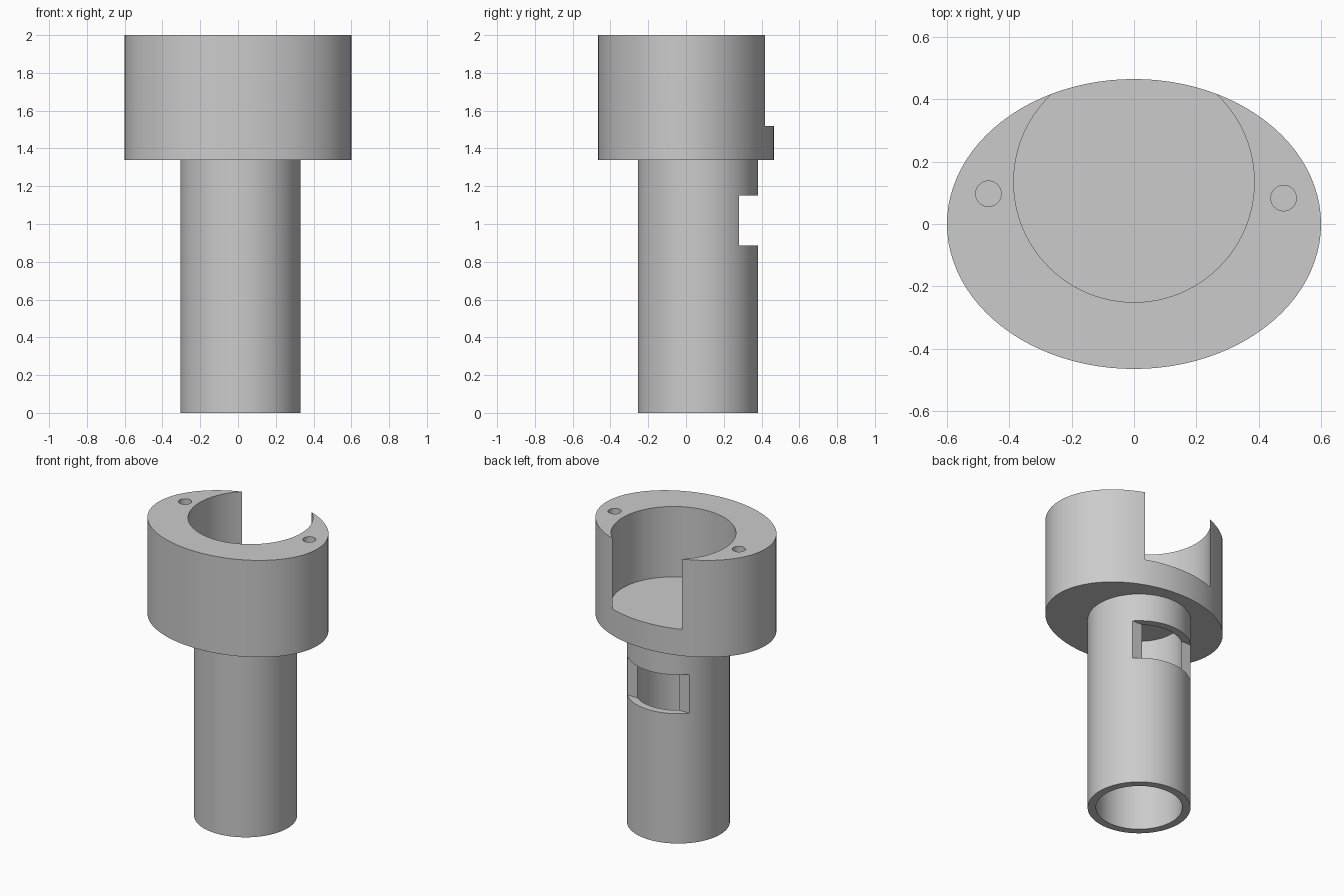
import bpy
import math

# Remove the default cube
cube = bpy.data.objects.get("Cube")
if cube:
    bpy.data.objects.remove(cube, do_unlink=True)

# Single plain material
grey = bpy.data.materials.new("light_grey")
grey.use_nodes = True
COLOR = (0.6, 0.6, 0.6, 1.0)
grey.diffuse_color = COLOR
grey.node_tree.nodes["Principled BSDF"].inputs["Base Color"].default_value = COLOR


def cylinder(name, x, y, z0, z1, rx, ry=None, sides=96):
    """Upright cylinder between two heights, elliptical if ry is given."""
    bpy.ops.mesh.primitive_cylinder_add(
        vertices=sides, radius=1, depth=1, location=(x, y, (z0 + z1) / 2))
    obj = bpy.context.object
    obj.name = name
    obj.scale = (rx, ry or rx, z1 - z0)
    bpy.ops.object.transform_apply(location=False, rotation=False, scale=True)
    obj.data.materials.append(grey)
    return obj


def box(name, x0, x1, y0, y1, z0, z1):
    bpy.ops.mesh.primitive_cube_add(
        size=1, location=((x0 + x1) / 2, (y0 + y1) / 2, (z0 + z1) / 2))
    obj = bpy.context.object
    obj.name = name
    obj.scale = (x1 - x0, y1 - y0, z1 - z0)
    bpy.ops.object.transform_apply(location=False, rotation=False, scale=True)
    obj.data.materials.append(grey)
    return obj


def cut(target, cutter):
    """Subtract the cutter from the target and delete it."""
    cutter.hide_render = True
    mod = target.modifiers.new("cut", 'BOOLEAN')
    mod.operation = 'DIFFERENCE'
    mod.solver = 'EXACT'
    mod.object = cutter
    bpy.ops.object.select_all(action='DESELECT')
    target.select_set(True)
    bpy.context.view_layer.objects.active = target
    bpy.ops.object.modifier_apply(modifier=mod.name)
    bpy.data.objects.remove(cutter, do_unlink=True)


def smooth(obj):
    bpy.ops.object.select_all(action='DESELECT')
    obj.select_set(True)
    bpy.context.view_layer.objects.active = obj
    bpy.ops.object.shade_smooth_by_angle(angle=math.radians(30))


# Oval head with an off-centre round pocket that breaks out at the back
HEAD_Z = 1.34
head = cylinder("head", 0, 0, HEAD_Z, 2.0, 0.6, 0.465)
cut(head, cylinder("pocket_cutter", 0, 0.135, 1.52, 2.2, 0.386))

# Two small blind screw holes in the rim
for x, y in ((-0.467, 0.097), (0.48, 0.083)):
    cut(head, cylinder("hole_cutter", x, y, 1.75, 2.1, 0.041, sides=32))
smooth(head)

# Hollow stem, closed at the top by the underside of the head
SX, SY = 0.0125, 0.064
stem = cylinder("stem", SX, SY, 0, HEAD_Z + 0.02, 0.318)
cut(stem, cylinder("bore_cutter", SX, SY, -0.2, 1.6, 0.267))

# Flat-backed window through the rear wall of the stem
cut(stem, box("window_cutter", -0.6, 0.6, 0.28, 0.7, 0.885, 1.15))
smooth(stem)
